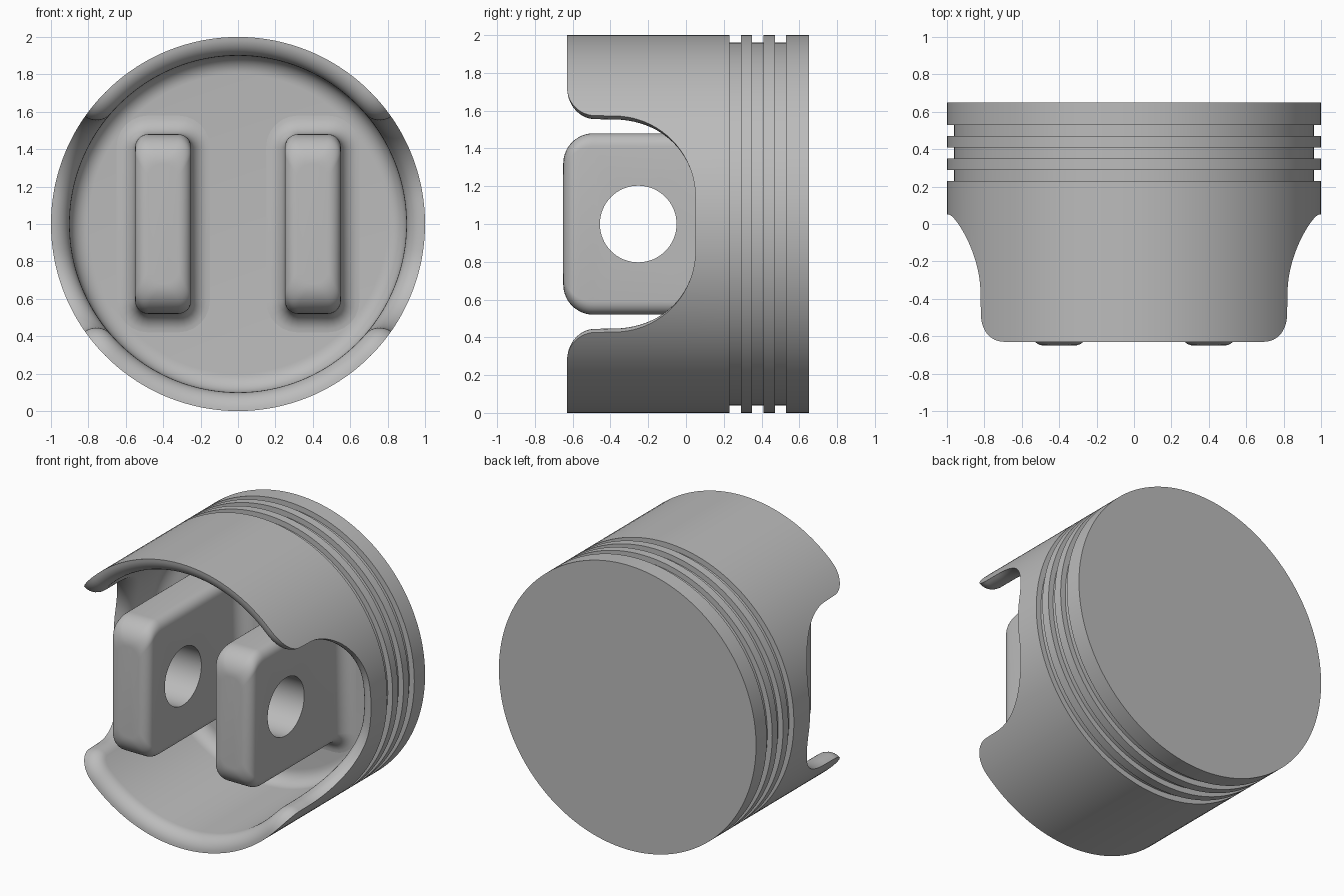
import bpy, bmesh
from math import sin, cos, pi, asin, sqrt, hypot

if "Cube" in bpy.data.objects:
    bpy.data.objects.remove(bpy.data.objects["Cube"], do_unlink=True)

metal = bpy.data.materials.new("grey_metal")
metal.use_nodes = True
GREY = (0.5, 0.5, 0.5, 1)
metal.diffuse_color = GREY
metal.node_tree.nodes["Principled BSDF"].inputs["Base Color"].default_value = GREY

WALL, FLOOR, FILLET = 0.1, 0.38, 0.1
SKIRT_Y, CROWN_Y, CUT_Y = -0.63, 0.65, 0.05


def finish(bm, name):
    """Weld, orient and turn a bmesh into a centred object."""
    bmesh.ops.remove_doubles(bm, verts=bm.verts, dist=1e-5)
    bmesh.ops.recalc_face_normals(bm, faces=bm.faces)
    mesh = bpy.data.meshes.new(name)
    bm.to_mesh(mesh)
    bm.free()
    mesh.materials.append(metal)
    ob = bpy.data.objects.new(name, mesh)
    bpy.context.collection.objects.link(ob)
    ob.location.z = 1
    return ob


def smooth(ob):
    bpy.ops.object.select_all(action="DESELECT")
    ob.select_set(True)
    bpy.context.view_layer.objects.active = ob
    bpy.ops.object.shade_smooth_by_angle()


def loft(bm, rows, closed):
    """Join rows of equal length with quads."""
    rows = [[bm.verts.new(p) for p in row] for row in rows]
    for a, b in zip(rows, rows[1:]):
        n = len(a)
        for i in range(n if closed else n - 1):
            j = (i + 1) % n
            bm.faces.new((a[i], a[j], b[j], b[i]))
    return rows


def arc(cx, cy, r, a0, a1, n):
    return [(cx + r * cos(a0 + (a1 - a0) * i / n), cy + r * sin(a0 + (a1 - a0) * i / n))
            for i in range(n + 1)]


# Skirt rim for one quarter: (height from the axis, y), from side cutout to skirt end
rim = [(0.145 * i / 4, CUT_Y) for i in range(4)]
rim += arc(0.142, CUT_Y - 0.43, 0.43, pi / 2, 0, 20)
rim += arc(0.724, SKIRT_Y + 0.15, 0.15, pi, pi * 1.5, 12)
rim = [(asin(h), y) for h, y in rim]
last = rim[-1][0]
rim += [(last + (pi / 2 - last) * i / 16, SKIRT_Y) for i in range(1, 17)]

# Direction from the rim into the wall, measured along the surface
normals = [(0, 1)]
for p, q in zip(rim, rim[2:]):
    t, y = q[0] - p[0], q[1] - p[1]
    normals.append((-y / hypot(t, y), t / hypot(t, y)))
normals.append((0, 1))


def rim_row(a):
    """Row of (angle, y, radius) on the rounded inner edge of the rim."""
    d = WALL * (1 - cos(a))
    return [(t + n[0] * d, y + n[1] * d, 1 - WALL * sin(a))
            for (t, y), n in zip(rim, normals)]


def ring(source, y, r):
    return [(t, y, r) for t, _, _ in source]


# Piston body: crown, ring grooves, rim, inner wall and floor
outer = rim_row(0)
rows = [ring(outer, CROWN_Y, 0), ring(outer, CROWN_Y, 1)]
for y in (0.47, 0.35, 0.23):
    rows += [ring(outer, y + 0.06, 1), ring(outer, y + 0.06, 0.962),
             ring(outer, y, 0.962), ring(outer, y, 1)]
rows += [rim_row(pi / 2 * i / 8) for i in range(9)]
inner = rows[-1]
for i in range(9):
    a = pi / 2 * i / 8
    rows.append(ring(inner, FLOOR - FILLET + FILLET * sin(a),
                     1 - WALL - FILLET * (1 - cos(a))))
rows.append(ring(inner, FLOOR, 0))

bm = bmesh.new()
for sx in (-1, 1):
    for sz in (-1, 1):
        loft(bm, [[(sx * r * cos(t), y, sz * r * sin(t)) for t, y, r in row]
                  for row in rows], False)
smooth(finish(bm, "piston_body"))


# Pin bosses: rounded rectangle sections stacked along y
def section(y, dx, dz, corner=0.07):
    hx, hz = 0.15 + dx - corner, 0.48 + dz - corner
    pts = []
    for k, (sx, sz) in enumerate(((1, 1), (-1, 1), (-1, -1), (1, -1))):
        pts += [(x, y, z) for x, z in
                arc(sx * hx, sz * hz, corner, k * pi / 2, (k + 1) * pi / 2, 6)]
    return pts


def inset(t, r):
    return sqrt(r * r - (r - t) ** 2) - r if t < r else 0


def make_boss(name, x):
    steps = [0.16 * (1 - cos(pi / 2 * i / 14)) for i in range(15)]
    rows = [section(CROWN_Y * -1 + t, inset(t, 0.07), inset(t, 0.16)) for t in steps]
    for i in range(9):
        a = pi / 2 * i / 8
        flare = FILLET * (1 - cos(a))
        rows.append(section(FLOOR - FILLET + FILLET * sin(a), flare, flare, 0.07 + flare))
    rows.append(section(FLOOR + 0.02, FILLET, FILLET, 0.07 + FILLET))
    bm = bmesh.new()
    rows = loft(bm, rows, True)
    bm.faces.new(rows[0])
    bm.faces.new(rows[-1])
    boss = finish(bm, name)
    boss.location.x = x

    # Pin hole
    bpy.ops.mesh.primitive_cylinder_add(vertices=64, radius=0.203, depth=0.6,
                                        location=(x, -0.253, 1), rotation=(0, pi / 2, 0))
    cutter = bpy.context.object
    cutter.name = "pin_hole_cutter"
    cutter.hide_render = True
    cutter.data.materials.append(metal)
    mod = boss.modifiers.new("pin_hole", "BOOLEAN")
    mod.operation, mod.solver, mod.object = "DIFFERENCE", "EXACT", cutter
    bpy.context.view_layer.objects.active = boss
    bpy.ops.object.modifier_apply(modifier=mod.name)
    bpy.data.objects.remove(cutter, do_unlink=True)
    smooth(boss)


make_boss("left_pin_boss", 0.4)
make_boss("right_pin_boss", -0.4)
